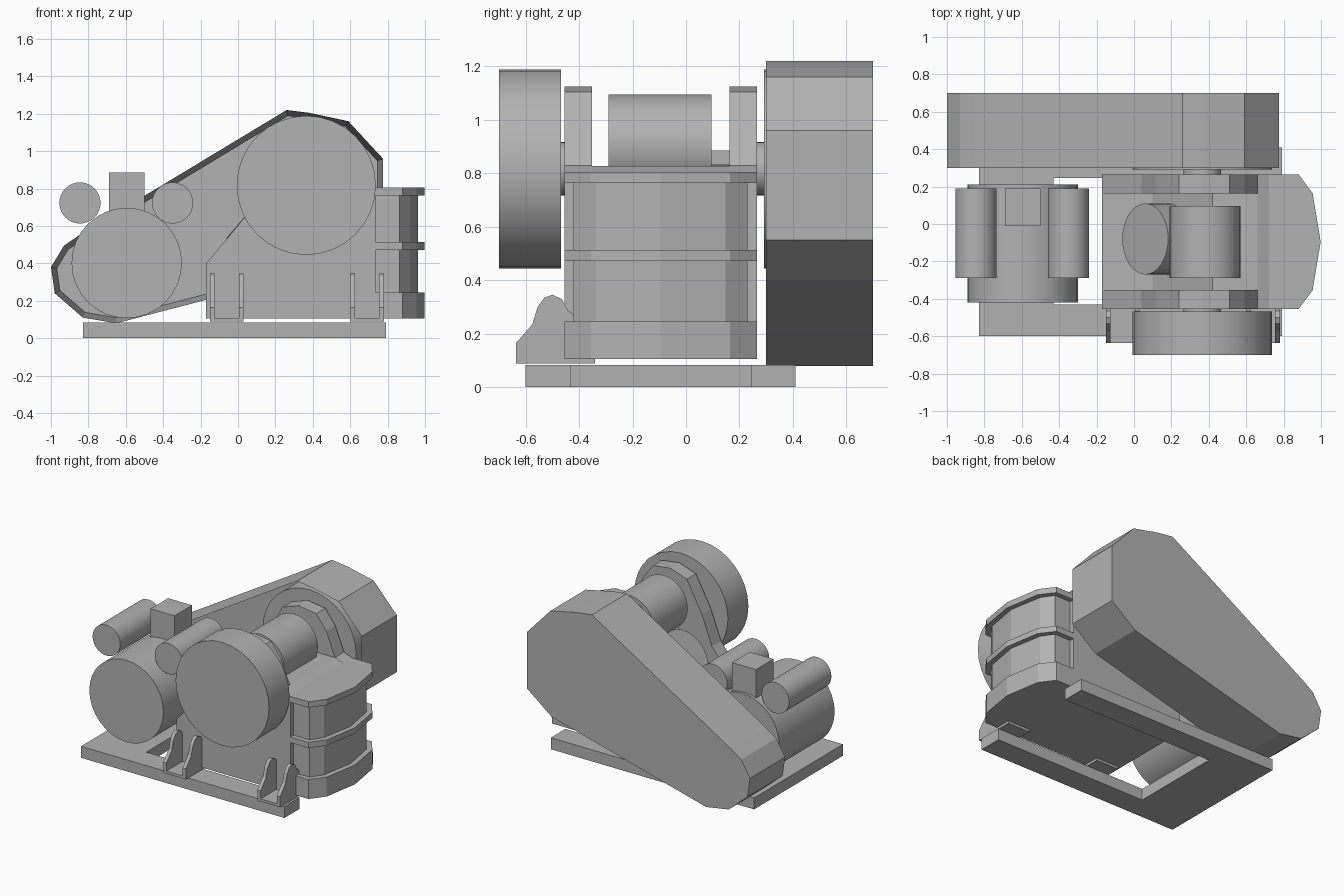
import bpy, bmesh, math
from mathutils import Vector

cube = bpy.data.objects.get("Cube")
if cube:
    bpy.data.objects.remove(cube, do_unlink=True)

grey = bpy.data.materials.new("machine grey")
colour = (0.45, 0.45, 0.45, 1)
grey.diffuse_color = colour
grey.use_nodes = True
grey.node_tree.nodes["Principled BSDF"].inputs["Base Color"].default_value = colour


def finish(name, bm, smooth=False):
    bmesh.ops.recalc_face_normals(bm, faces=bm.faces)
    mesh = bpy.data.meshes.new(name)
    bm.to_mesh(mesh)
    bm.free()
    obj = bpy.data.objects.new(name, mesh)
    bpy.context.collection.objects.link(obj)
    mesh.materials.append(grey)
    if smooth:
        bpy.ops.object.select_all(action="DESELECT")
        obj.select_set(True)
        bpy.context.view_layer.objects.active = obj
        bpy.ops.object.shade_smooth_by_angle(angle=math.radians(30))
    return obj


def prism(name, points, axis, low, high, hollow=None):
    """Extrude a 2D outline along an axis; optionally hollow it from the low end."""
    def place(p, t):
        a, b = p
        return {"x": (t, a, b), "y": (a, t, b), "z": (a, b, t)}[axis]
    bm = bmesh.new()
    face = bm.faces.new([bm.verts.new(place(p, low)) for p in points])
    made = bmesh.ops.extrude_face_region(bm, geom=[face], use_keep_orig=True)
    shift = Vector(place((0, 0), high - low))
    bmesh.ops.translate(bm, vec=shift, verts=[v for v in made["geom"] if isinstance(v, bmesh.types.BMVert)])
    if hollow:
        bmesh.ops.recalc_face_normals(bm, faces=bm.faces)
        bmesh.ops.inset_region(bm, faces=[face], thickness=hollow, use_even_offset=True)
        bmesh.ops.translate(bm, vec=shift * 0.9, verts=face.verts)
    return finish(name, bm)


def box(name, x, y, z):
    return prism(name, [(x[0], y[0]), (x[1], y[0]), (x[1], y[1]), (x[0], y[1])], "z", *z)


def cylinder(name, start, end, radius, sides=32):
    start, end = Vector(start), Vector(end)
    bm = bmesh.new()
    bmesh.ops.create_cone(bm, cap_ends=True, segments=sides, radius1=radius, radius2=radius,
                          depth=(end - start).length)
    bmesh.ops.rotate(bm, verts=bm.verts,
                     matrix=Vector((0, 0, 1)).rotation_difference(end - start).to_matrix())
    bmesh.ops.translate(bm, verts=bm.verts, vec=(start + end) / 2)
    return finish(name, bm, True)


def y_cylinder(name, x, z, radius, y0, y1, sides=32):
    return cylinder(name, (x, y0, z), (x, y1, z), radius, sides)


# U-shaped skid, open at the left end
prism("base_frame", [(-0.83, -0.6), (0.79, -0.6), (0.79, -0.43), (-0.43, -0.43),
                     (-0.43, 0.245), (0.79, 0.245), (0.79, 0.41), (-0.83, 0.41)], "z", 0, 0.083)

# Motor with its small tanks and terminal box
y_cylinder("motor", -0.595, 0.402, 0.295, -0.42, 0.21)
for side, x in (("right", -0.845), ("left", -0.35)):
    y_cylinder("motor_tank_" + side, x, 0.723, 0.11, -0.29, 0.19)
box("terminal_box", (-0.69, -0.5), (-0.01, 0.19), (0.6, 0.885))

# Crankcase side plates with rounded bearing tops
plate = [(-0.17, 0.105), (-0.17, 0.4), (0.04, 0.65), (0.12, 0.86), (0.24, 1.08), (0.37, 1.125),
         (0.51, 1.105), (0.59, 1.0), (0.66, 0.83), (0.735, 0.8), (0.735, 0.105)]
prism("crankcase_plate_front", plate, "y", -0.455, -0.352)
prism("crankcase_plate_back", plate, "y", 0.162, 0.265)
prism("crankcase_core", [(-0.17, 0.105), (-0.17, 0.4), (0.1, 0.5), (0.42, 0.828),
                         (0.66, 0.828), (0.735, 0.8), (0.735, 0.105)], "y", -0.352, 0.162)

# Crank pin drum and sloping rod barrel
y_cylinder("crank_drum", 0.38, 0.905, 0.19, -0.29, 0.095)
cylinder("rod_barrel", (0.06, -0.08, 0.68), (0.4, -0.08, 0.393), 0.19)


# Fluid end: slim body with three wider flanges
def end_outline(inset):
    half = [(0.66, 0.36 - inset), (0.88 - inset / 2, 0.36 - inset),
            (0.955 - inset, 0.26 - inset / 2), (0.998 - inset, 0)]
    return [(x, y - 0.095) for x, y in half] + [(x, -y - 0.095) for x, y in half[-2::-1]]


prism("fluid_end_body", end_outline(0.035), "z", 0.15, 0.79)
for name, low, high in (("lower", 0.105, 0.245), ("middle", 0.472, 0.513), ("upper", 0.763, 0.805)):
    prism("fluid_end_flange_" + name, end_outline(0), "z", low, high)

# Front mounting feet: a plate with two curved ribs each
rib = [(-0.636, 0.09), (-0.636, 0.165), (-0.575, 0.235), (-0.555, 0.3), (-0.53, 0.335), (-0.5, 0.346),
       (-0.465, 0.33), (-0.44, 0.285), (-0.4, 0.26), (-0.4, 0.09)]
for foot, x in (("right", -0.15), ("left", 0.6)):
    box("foot_plate_" + foot, (x, x + 0.18), (-0.636, -0.34), (0.088, 0.107))
    for i, rx in enumerate((x, x + 0.155)):
        prism(f"foot_rib_{foot}_{i + 1}", rib, "x", rx, rx + 0.025)

# Flywheel, driven pulley and their stub shafts
y_cylinder("flywheel", 0.365, 0.817, 0.372, -0.7, -0.467)
y_cylinder("driven_pulley", 0.365, 0.817, 0.372, 0.292, 0.6)
y_cylinder("front_stub_shaft", 0.365, 0.817, 0.1, -0.48, -0.4)
y_cylinder("back_stub_shaft", 0.365, 0.817, 0.1, 0.2, 0.3)

# Hollow belt guard
prism("belt_guard", [(-1, 0.38), (-0.98, 0.24), (-0.83, 0.11), (-0.65, 0.08), (0.58, 0.4), (0.775, 0.55),
                     (0.775, 0.96), (0.59, 1.16), (0.38, 1.205), (0.26, 1.22), (-0.85, 0.55),
                     (-0.93, 0.495)], "y", 0.3, 0.7, 0.03)
